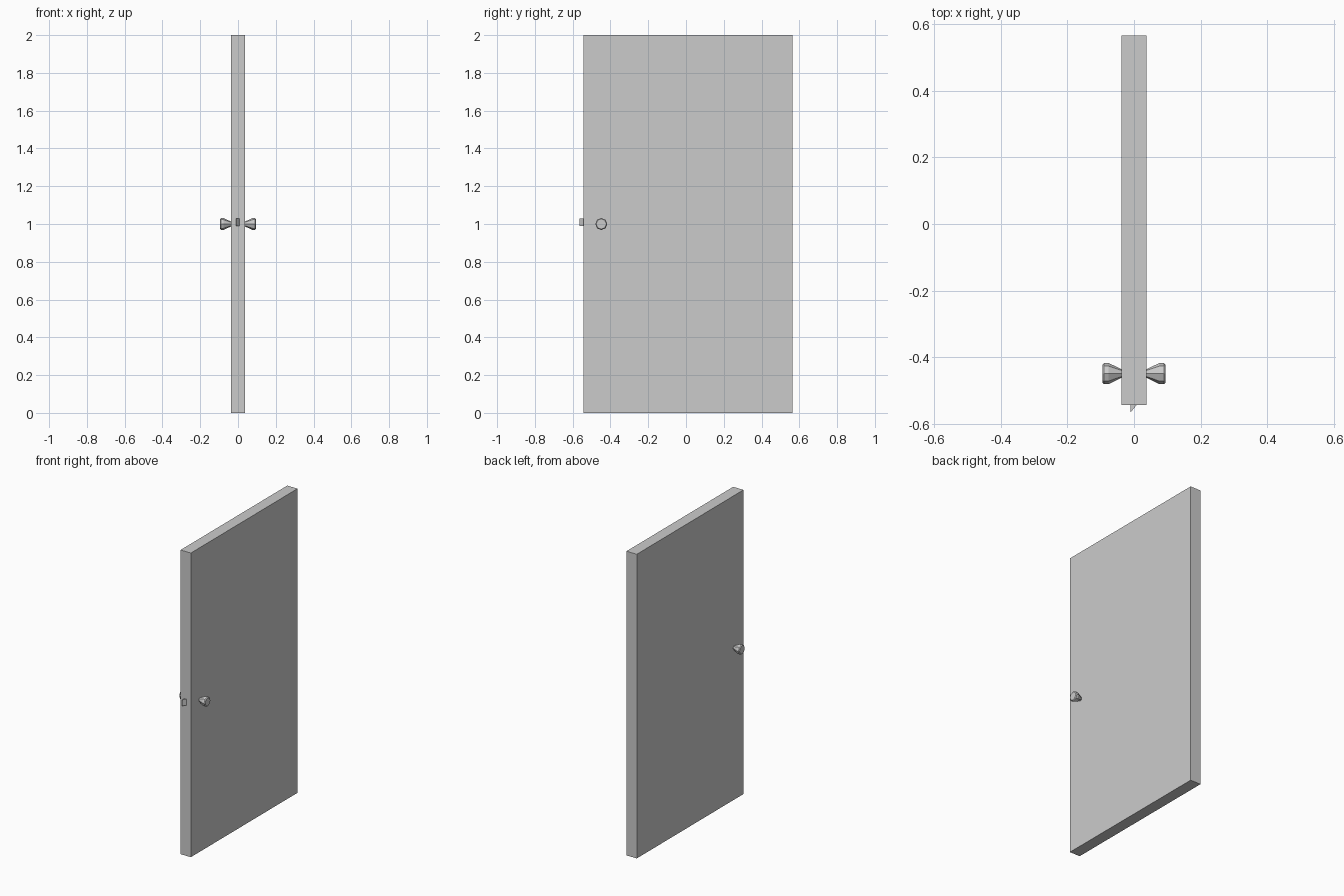
import bpy, bmesh, math

if "Cube" in bpy.data.objects:
    bpy.data.objects.remove(bpy.data.objects["Cube"])

def make(name, verts, faces):
    me = bpy.data.meshes.new(name)
    me.from_pydata(verts, [], faces)
    bm = bmesh.new()
    bm.from_mesh(me)
    bmesh.ops.recalc_face_normals(bm, faces=bm.faces)
    bm.to_mesh(me)
    bm.free()
    ob = bpy.data.objects.new(name, me)
    bpy.context.collection.objects.link(ob)
    return ob

def prism(name, outline, z0, z1):
    n = len(outline)
    verts = [(x, y, z) for z in (z0, z1) for x, y in outline]
    sides = [(i, (i + 1) % n, n + (i + 1) % n, n + i) for i in range(n)]
    return make(name, verts, sides + [tuple(range(n)), tuple(range(n, 2 * n))])

def knob(name, side, y=-0.4485, z=1.0, n=8):
    # low-poly flared knob turned around the x axis: (x, radius)
    profile = [(0.0375, 0.013), (0.077, 0.032), (0.0895, 0.032), (0.0945, 0.027)]
    verts = [(side * x, y + r * math.cos(2 * math.pi * i / n), z + r * math.sin(2 * math.pi * i / n))
             for x, r in profile for i in range(n)]
    faces = [(k * n + i, k * n + (i + 1) % n, (k + 1) * n + (i + 1) % n, (k + 1) * n + i)
             for k in range(len(profile) - 1) for i in range(n)]
    last = (len(profile) - 1) * n
    return make(name, verts, faces + [tuple(range(n)), tuple(range(last, last + n))])

# Door slab
T, Y0, Y1 = 0.0375, -0.5435, 0.565
prism("door_panel", [(-T, Y0), (T, Y0), (T, Y1), (-T, Y1)], 0, 2)

# Knobs on both faces
knob("knob_right", 1)
knob("knob_left", -1)

# Wedge-shaped latch bolt on the edge
prism("latch_bolt", [(-0.0105, Y0), (-0.0105, -0.565), (0.0075, Y0)], 0.99, 1.03)
